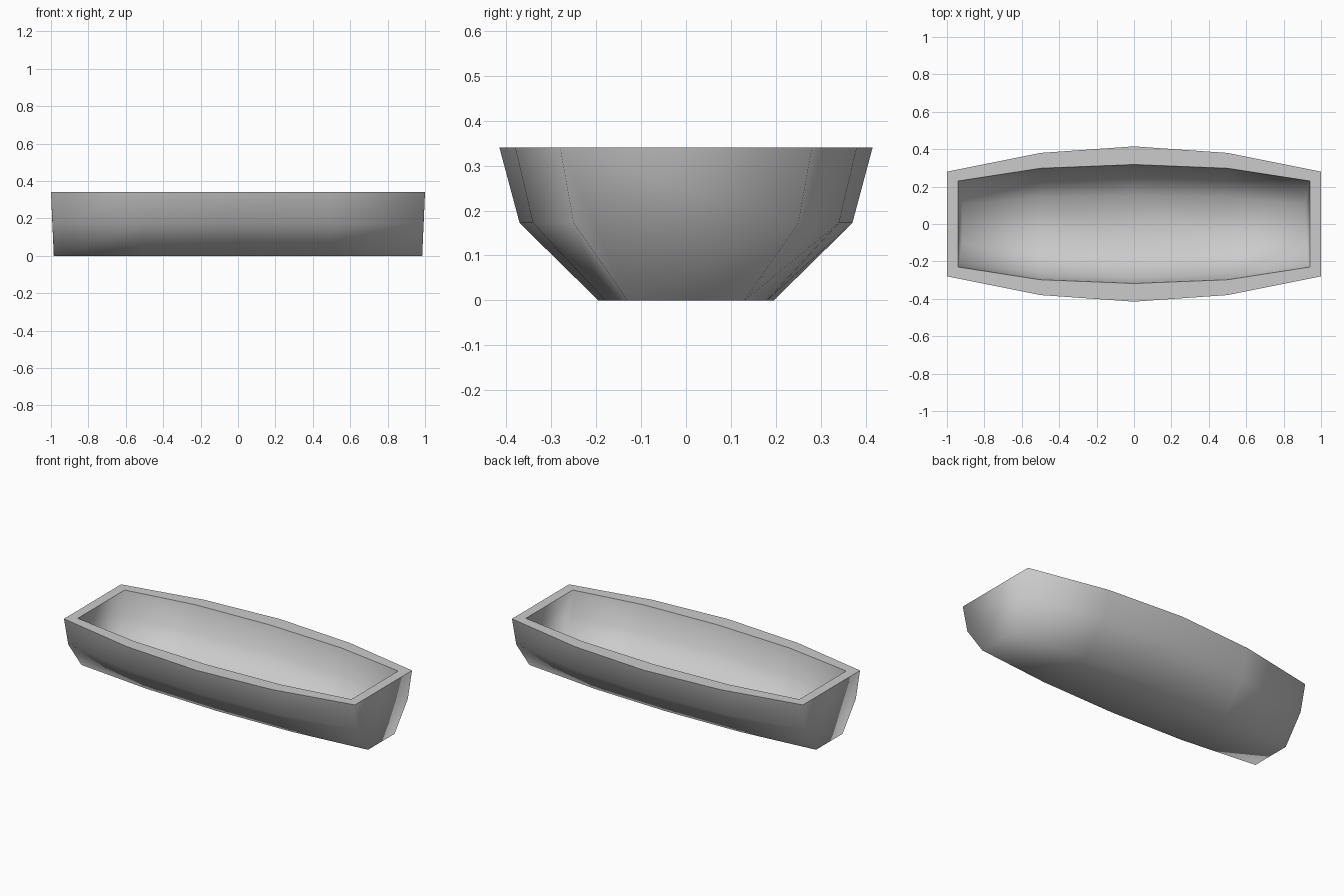
import bpy, bmesh

cube = bpy.data.objects.get("Cube")
if cube:
    bpy.data.objects.remove(cube)

# One plain grey for the whole trough
grey = bpy.data.materials.new("plain_grey")
grey.use_nodes = True
grey.diffuse_color = (0.6, 0.6, 0.6, 1)
grey.node_tree.nodes["Principled BSDF"].inputs["Base Color"].default_value = (0.6, 0.6, 0.6, 1)

# Each level, from rim to floor: height, end x, half widths at middle, quarter and end
OUTER = [(0.34, 1.0, 0.415, 0.38, 0.28),
         (0.172, 0.992, 0.37, 0.34, 0.25),
         (0.0, 0.985, 0.195, 0.18, 0.13)]
INNER = [(0.34, 0.94, 0.318, 0.298, 0.23),
         (0.19, 0.93, 0.285, 0.265, 0.205),
         (0.06, 0.92, 0.15, 0.14, 0.105)]


def shell(bm, levels):
    """Loft a U-shaped section through five stations, close both ends, return the rim loop."""
    stations = []
    for side, step in ((-1, 2), (-1, 1), (1, 0), (1, 1), (1, 2)):
        half = []
        for z, end, *widths in levels:
            half.append((side * (0, 0.5, end)[step], widths[step], z))
        section = half + [(x, -y, z) for x, y, z in reversed(half)]
        stations.append([bm.verts.new(p) for p in section])
    for a, b in zip(stations, stations[1:]):
        for i in range(len(a) - 1):
            bm.faces.new((a[i], a[i + 1], b[i + 1], b[i]))
    bm.faces.new(stations[0])
    bm.faces.new(stations[-1])
    return [s[0] for s in stations] + [s[-1] for s in reversed(stations)]


# Outer hull, hollow inside and the flat rim joining them
bm = bmesh.new()
outer_rim = shell(bm, OUTER)
inner_rim = shell(bm, INNER)
for face in bm.faces:
    face.smooth = True
count = len(outer_rim)
for i in range(count):
    j = (i + 1) % count
    rim = bm.faces.new((outer_rim[i], outer_rim[j], inner_rim[j], inner_rim[i]))
    rim.smooth = False
    # Keep the rim crisp against the rounded walls
    for loop in (outer_rim, inner_rim):
        bm.edges.get((loop[i], loop[j])).smooth = False
bmesh.ops.recalc_face_normals(bm, faces=bm.faces)

mesh = bpy.data.meshes.new("trough")
bm.to_mesh(mesh)
bm.free()
mesh.materials.append(grey)
trough = bpy.data.objects.new("trough", mesh)
bpy.context.collection.objects.link(trough)
